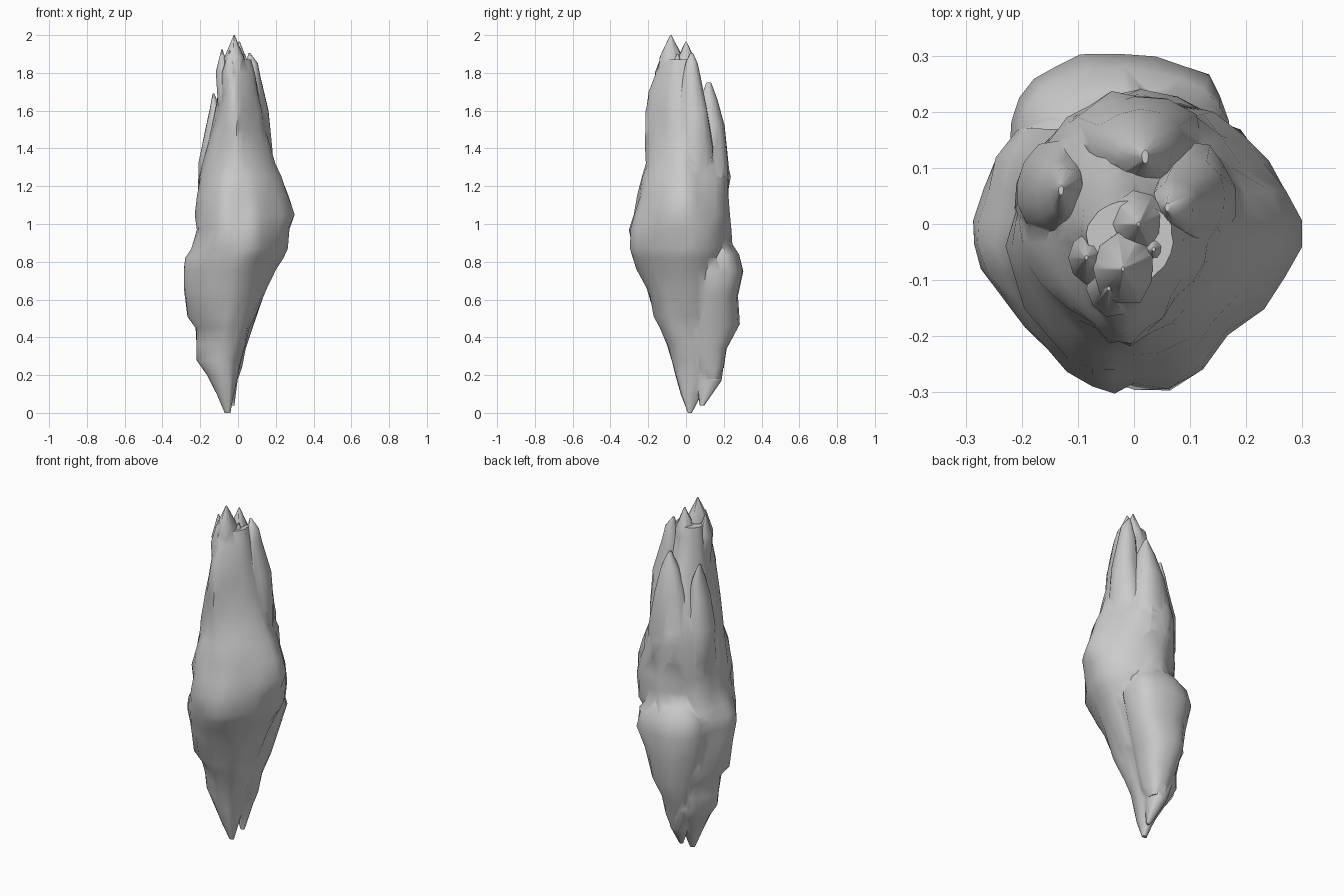
import bpy, bmesh, math
from mathutils import Vector, noise

def loft(name, sections, n=28, power=(2, 2), rough=0.0, seed=0.0, pivot=None):
    """Closed skin through rings given as (z, xmin, xmax, ymin, ymax).
    power = roundness of the front and back halves; pivot = where the ring bulges most."""
    bm = bmesh.new()
    rings = []
    for z, x0, x1, y0, y1 in sections:
        cx, cy, w, d = (x0 + x1) / 2, (y0 + y1) / 2, x1 - x0, y1 - y0
        if pivot:
            cx = min(max(pivot[0], x0 + .4 * w), x1 - .4 * w)
            cy = min(max(pivot[1], y0 + .4 * d), y1 - .4 * d)
        ring = []
        for i in range(n):
            a = 2 * math.pi * (i + .5) / n
            c, s = math.cos(a), math.sin(a)
            p = Vector((c * 1.6 + seed, s * 1.6, z * 3.5))
            k = 1 + rough * (noise.noise(p) + .6 * noise.noise(p * 2.3))
            e = 2 / (power[0] if s < 0 else power[1])
            rx = x1 - cx if c > 0 else cx - x0
            ry = y1 - cy if s > 0 else cy - y0
            ring.append(bm.verts.new((cx + rx * k * math.copysign(abs(c) ** e, c),
                                      cy + ry * k * math.copysign(abs(s) ** e, s), z)))
        rings.append(ring)
    for a, b in zip(rings, rings[1:]):
        for i in range(n):
            j = (i + 1) % n
            bm.faces.new((a[i], a[j], b[j], b[i]))
    bm.faces.new(rings[0][::-1])
    bm.faces.new(rings[-1])
    bmesh.ops.recalc_face_normals(bm, faces=bm.faces)
    me = bpy.data.meshes.new(name)
    bm.to_mesh(me)
    bm.free()
    ob = bpy.data.objects.new(name, me)
    bpy.context.collection.objects.link(ob)
    return ob

def shard(name, path, n=10, rough=0.15, seed=3.0):
    """Tapering flake along points (x, y, z, rx, ry)."""
    return loft(name, [(z, x - rx, x + rx, y - ry, y + ry) for x, y, z, rx, ry in path],
                n, (2, 2), rough, seed)

# Main spindle body, narrow at the front and rounder at the back
body = loft("crystal_body", [
    (0.00, -.07, -.04, .01, .03),
    (0.10, -.11, -.02, -.03, .08),
    (0.20, -.16, .00, -.06, .15),
    (0.28, -.215, .02, -.08, .19),
    (0.36, -.22, .045, -.10, .20),
    (0.45, -.23, .065, -.14, .22),
    (0.51, -.27, .09, -.17, .22),
    (0.66, -.27, .15, -.20, .23),
    (0.76, -.28, .20, -.24, .24),
    (0.82, -.28, .24, -.265, .24),
    (0.87, -.25, .27, -.285, .24),
    (0.97, -.225, .28, -.305, .23),
    (1.05, -.23, .28, -.295, .23),
    (1.15, -.22, .25, -.27, .23),
    (1.25, -.21, .22, -.245, .225),
    (1.32, -.20, .19, -.215, .21),
    (1.43, -.165, .165, -.21, .18),
    (1.50, -.145, .15, -.205, .15),
    (1.60, -.12, .14, -.21, .12),
    (1.70, -.105, .115, -.185, .08),
    (1.80, -.095, .095, -.15, .06),
    (1.87, -.085, .07, -.13, .045)],
    power=(1.65, 1.9), rough=0.13, pivot=(-.02, -.02))

# Swollen lobe at the lower back, with a ledge on top
parts = [loft("back_lobe", [
    (0.18, -.05, .00, .10, .17),
    (0.24, -.10, .02, .05, .20),
    (0.34, -.15, .04, .02, .215),
    (0.47, -.17, .08, .0, .28),
    (0.62, -.20, .13, .0, .27),
    (0.75, -.22, .165, .0, .305),
    (0.84, -.20, .16, .0, .28),
    (0.90, -.15, .12, .03, .24),
    (0.95, -.08, .06, .06, .19)], 22, (2.4, 2.4), 0.10, 7.0)]

# Small second point at the foot
parts.append(shard("foot_point", [
    (-.03, .085, .04, .012, .012), (-.05, .12, .17, .05, .07), (-.08, .10, .32, .08, .10)]))

# Upright flakes around the upper half
flakes = {
    "left_flake": [(-.10, .04, .95, .04, .06), (-.13, .05, 1.15, .085, .10),
                   (-.13, .055, 1.33, .085, .09), (-.125, .05, 1.5, .05, .065),
                   (-.12, .055, 1.6, .032, .045), (-.13, .06, 1.69, .005, .008)],
    "back_flake": [(-.01, .08, .95, .09, .06), (.0, .12, 1.15, .15, .105),
                   (.0, .13, 1.3, .13, .095), (.01, .125, 1.52, .09, .08),
                   (.02, .12, 1.66, .05, .045), (.02, .12, 1.75, .006, .012)],
    "right_flake": [(.10, .04, 1.1, .08, .09), (.10, .04, 1.4, .08, .11),
                    (.10, .04, 1.6, .065, .075), (.075, .03, 1.78, .045, .05),
                    (.075, .03, 1.85, .03, .035), (.06, .03, 1.905, .005, .008)]}
for i, (name, path) in enumerate(flakes.items()):
    parts.append(shard(name, path, 14, 0.12, i * 4.0))

# Crown of sharp tips: tip x, tip y, tip z, base radius
tips = [(-.085, -.06, 1.925, .042), (-.02, -.08, 2.0, .06), (.008, .0, 1.965, .055),
        (-.045, -.115, 1.92, .045), (.035, -.045, 1.90, .05)]
for i, (x, y, z, r) in enumerate(tips):
    parts.append(shard("crown_tip_%d" % (i + 1), [
        (x * .8, y * .95, z - .32, r * .9, r * 1.1), (x * .92, y, z - .12, r * .95, r * 1.1),
        (x, y, z, .003, .004)], 9, 0.1, i * 2.0))

# Fuse everything into one skin
bpy.context.view_layer.objects.active = body
for p in parts:
    m = body.modifiers.new("fuse", "BOOLEAN")
    m.operation, m.solver, m.object = "UNION", "EXACT", p
    bpy.ops.object.modifier_apply(modifier=m.name)
for p in parts:
    bpy.data.objects.remove(p)

# Smooth shading with sharp creases
body.select_set(True)
bpy.ops.object.shade_smooth_by_angle(angle=math.radians(60))
